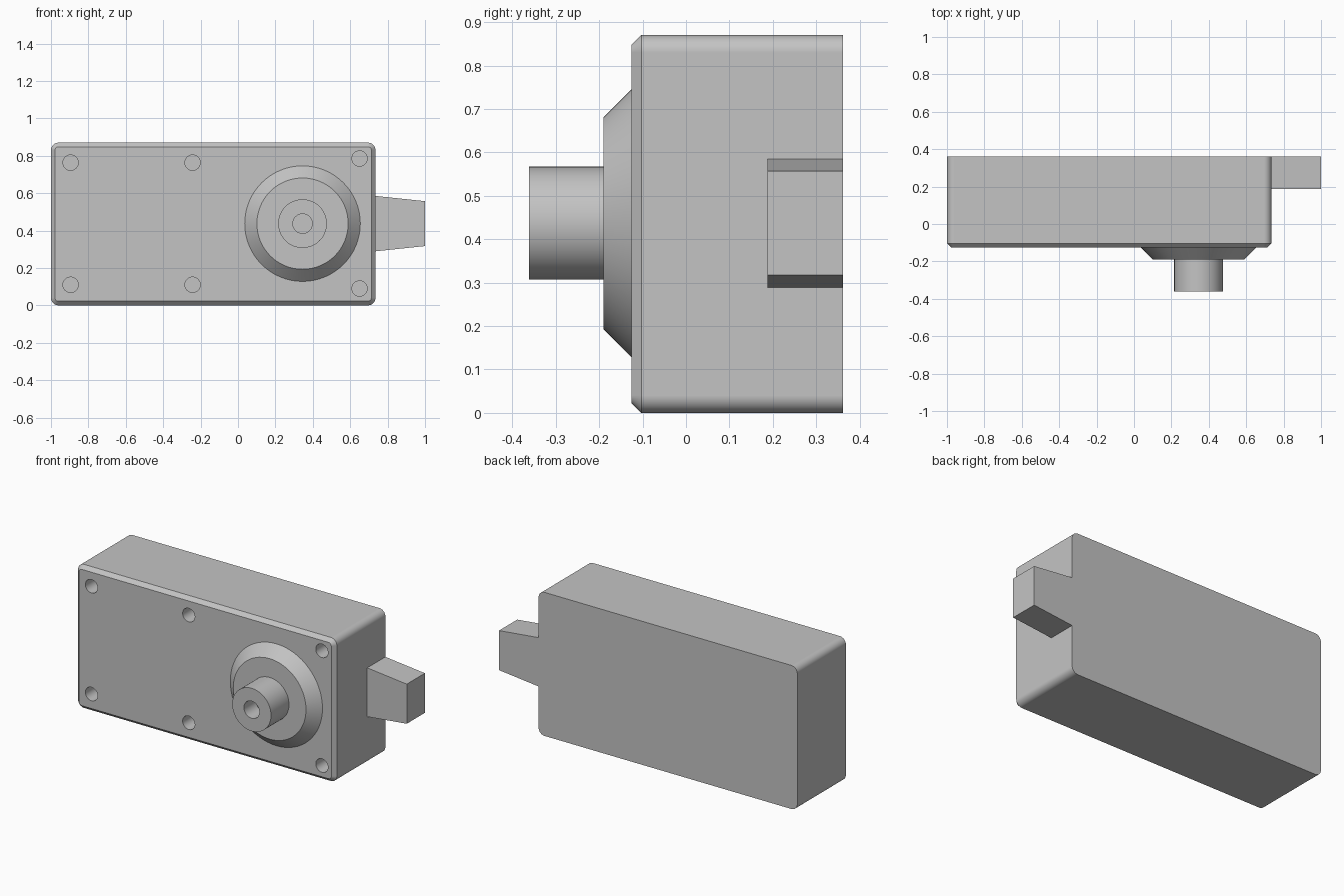
import bpy, bmesh, math

if "Cube" in bpy.data.objects:
    bpy.data.objects.remove(bpy.data.objects["Cube"])

grey = bpy.data.materials.new("plain grey")
grey.diffuse_color = (0.55, 0.55, 0.55, 1)
grey.use_nodes = True
grey.node_tree.nodes["Principled BSDF"].inputs["Base Color"].default_value = grey.diffuse_color

AXIS_X, AXIS_Z = 0.345, 0.437   # centre of the spindle
FRONT, BACK = -0.125, 0.362


def loft(name, rings):
    """Closed solid through rings of equal point count."""
    bm = bmesh.new()
    loops = [[bm.verts.new(p) for p in ring] for ring in rings]
    n = len(loops[0])
    for a, b in zip(loops, loops[1:]):
        for i in range(n):
            j = (i + 1) % n
            bm.faces.new((a[i], a[j], b[j], b[i]))
    bm.faces.new(loops[0])
    bm.faces.new(loops[-1])
    bmesh.ops.recalc_face_normals(bm, faces=bm.faces)
    mesh = bpy.data.meshes.new(name)
    bm.to_mesh(mesh)
    bm.free()
    obj = bpy.data.objects.new(name, mesh)
    bpy.context.collection.objects.link(obj)
    mesh.materials.append(grey)
    return obj


def circle(x, z, r, y, n=64):
    return [(x + r * math.cos(2 * math.pi * i / n), y,
             z + r * math.sin(2 * math.pi * i / n)) for i in range(n)]


def rounded_rect(x0, x1, z0, z1, r, y, seg=8):
    pts = []
    for k, (cx, cz) in enumerate(((x1 - r, z1 - r), (x0 + r, z1 - r),
                                  (x0 + r, z0 + r), (x1 - r, z0 + r))):
        for i in range(seg + 1):
            a = math.pi / 2 * (k + i / seg)
            pts.append((cx + r * math.cos(a), y, cz + r * math.sin(a)))
    return pts


def drill(obj, holes):
    """Cut blind round holes (x, z, radius, y start, y end)."""
    for x, z, r, y0, y1 in holes:
        cutter = loft("hole_cutter", [circle(x, z, r, y0, 32), circle(x, z, r, y1, 32)])
        cutter.hide_render = True
        mod = obj.modifiers.new("hole", 'BOOLEAN')
        mod.operation, mod.solver, mod.object = 'DIFFERENCE', 'EXACT', cutter
        bpy.context.view_layer.objects.active = obj
        bpy.ops.object.modifier_apply(modifier=mod.name)
        bpy.data.objects.remove(cutter)


def smooth(obj):
    bpy.ops.object.select_all(action='DESELECT')
    obj.select_set(True)
    bpy.context.view_layer.objects.active = obj
    bpy.ops.object.shade_smooth_by_angle(angle=math.radians(30))
    mod = obj.modifiers.new("even_normals", 'WEIGHTED_NORMAL')
    mod.keep_sharp = True


# Housing: rounded box with a chamfered front rim
C = 0.022
housing = loft("housing", [
    rounded_rect(-1 + C, 0.735 - C, C, 0.87 - C, 0.018, FRONT),
    rounded_rect(-1, 0.735, 0, 0.87, 0.04, FRONT + C),
    rounded_rect(-1, 0.735, 0, 0.87, 0.04, BACK)])

# Screw holes in the front face
screws = [(-0.895, 0.763), (-0.243, 0.763), (0.65, 0.785),
          (-0.895, 0.11), (-0.243, 0.11), (0.65, 0.09)]
drill(housing, [(x, z, 0.041, FRONT - 0.05, FRONT + 0.1) for x, z in screws])
smooth(housing)

# Conical boss around the spindle
boss = loft("boss", [circle(AXIS_X, AXIS_Z, 0.309, FRONT),
                     circle(AXIS_X, AXIS_Z, 0.244, -0.19)])
smooth(boss)

# Spindle with a centre bore
spindle = loft("spindle", [circle(AXIS_X, AXIS_Z, 0.13, -0.362),
                           circle(AXIS_X, AXIS_Z, 0.13, -0.19)])
drill(spindle, [(AXIS_X, AXIS_Z, 0.052, -0.4, -0.25)])
smooth(spindle)

# Tapered latch tongue at the right end, flush with the back
loft("latch_tongue", [
    [(0.735, y, AXIS_Z + s * 0.148) if x == 0 else (1.0, y, AXIS_Z + s * 0.12)
     for x, s in ((0, -1), (1, -1), (1, 1), (0, 1))]
    for y in (0.188, BACK)])
